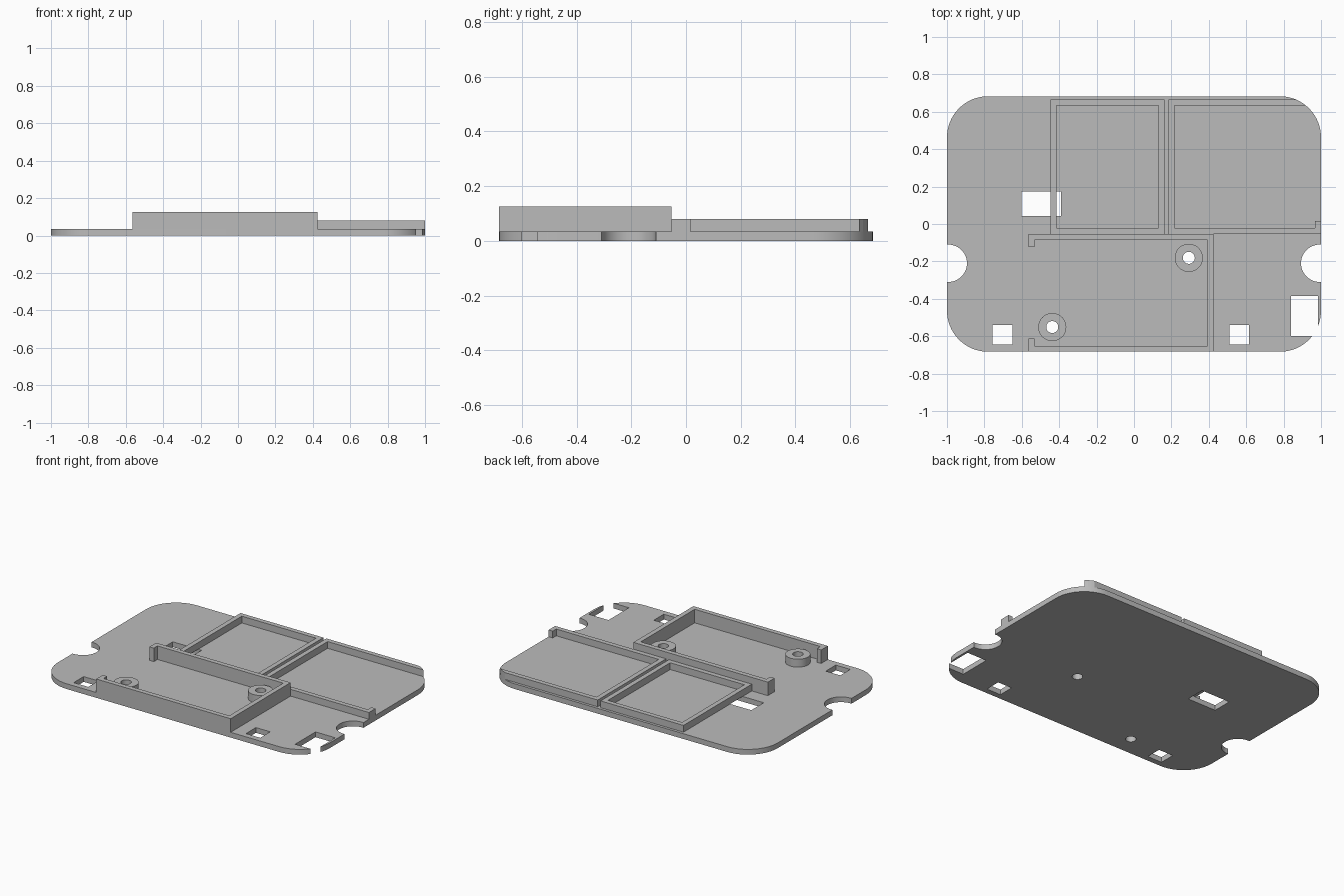
import bpy
import bmesh
from math import cos, sin, pi

if "Cube" in bpy.data.objects:
    bpy.data.objects.remove(bpy.data.objects["Cube"], do_unlink=True)

HALF_Y, BASE, LOW, HIGH = 0.683, 0.035, 0.08, 0.125
WALL = 0.032
RADIUS = 0.22

grey = bpy.data.materials.new("Plain grey")
grey.use_nodes = True
grey.diffuse_color = (0.5, 0.5, 0.5, 1)
grey.node_tree.nodes["Principled BSDF"].inputs["Base Color"].default_value = (0.5, 0.5, 0.5, 1)


def prism(name, outline, z0, z1):
    """Extrude a flat outline from z0 to z1."""
    bm = bmesh.new()
    face = bm.faces.new([bm.verts.new((x, y, z0)) for x, y in outline])
    top = bmesh.ops.extrude_face_region(bm, geom=[face])["geom"]
    verts = [v for v in top if isinstance(v, bmesh.types.BMVert)]
    bmesh.ops.translate(bm, verts=verts, vec=(0, 0, z1 - z0))
    bmesh.ops.recalc_face_normals(bm, faces=bm.faces)
    mesh = bpy.data.meshes.new(name)
    bm.to_mesh(mesh)
    bm.free()
    mesh.materials.append(grey)
    obj = bpy.data.objects.new(name, mesh)
    bpy.context.collection.objects.link(obj)
    return obj


def rect(x0, x1, y0, y1):
    return [(x0, y0), (x1, y0), (x1, y1), (x0, y1)]


def circle(cx, cy, r, n=48):
    return [(cx + r * cos(2 * pi * i / n), cy + r * sin(2 * pi * i / n)) for i in range(n)]


def rounded_outline(steps=16):
    points = []
    for corner, (sx, sy) in enumerate([(1, 1), (-1, 1), (-1, -1), (1, -1)]):
        for i in range(steps + 1):
            a = (corner + i / steps) * pi / 2
            points.append((sx * (1 - RADIUS) + RADIUS * cos(a),
                           sy * (HALF_Y - RADIUS) + RADIUS * sin(a)))
    return points


def bracket(closed, opened, y0, y1, lip):
    """C-shaped wall outline with short lips at its open end."""
    s = 1 if opened > closed else -1
    inner, tip = closed + s * WALL, opened - s * WALL
    low, high = y0 + WALL, y1 - WALL
    return [(closed, y0), (opened, y0), (opened, low + lip), (tip, low + lip),
            (tip, low), (inner, low), (inner, high), (tip, high),
            (tip, high - lip), (opened, high - lip), (opened, y1), (closed, y1)]


def combine(obj, outline, operation="DIFFERENCE"):
    """Cut or clip a part with a tall prism."""
    cutter = prism("cutter", outline, -0.1, 0.3)
    cutter.hide_render = True
    mod = obj.modifiers.new("cut", "BOOLEAN")
    mod.operation, mod.solver, mod.object = operation, "EXACT", cutter
    bpy.context.view_layer.objects.active = obj
    bpy.ops.object.modifier_apply(modifier=mod.name)
    bpy.data.objects.remove(cutter, do_unlink=True)


def smooth(obj):
    bpy.ops.object.select_all(action="DESELECT")
    obj.select_set(True)
    bpy.context.view_layer.objects.active = obj
    bpy.ops.object.shade_smooth_by_angle()


# Base plate with side notches, square windows and screw holes
plate = prism("base_plate", rounded_outline(), 0, BASE)
bosses = {"right_boss": (-0.437, -0.551), "left_boss": (0.293, -0.181)}
for x in (-0.993, 0.993):
    combine(plate, circle(x, -0.21, 0.1))
for window in [(-0.602, -0.39, 0.043, 0.174), (-0.757, -0.65, -0.645, -0.54),
               (0.51, 0.615, -0.645, -0.54), (0.84, 0.985, -0.6, -0.385)]:
    combine(plate, rect(*window))
for x, y in bosses.values():
    combine(plate, circle(x, y, 0.032))
smooth(plate)

# Hollow screw bosses
for name, (x, y) in bosses.items():
    boss = prism(name, circle(x, y, 0.075), BASE, 0.088)
    combine(boss, circle(x, y, 0.032))
    smooth(boss)

# Closed low frame at the back
frame = prism("back_frame", rect(-0.447, 0.163, -0.053, 0.665), BASE, LOW)
combine(frame, rect(-0.447 + WALL, 0.163 - WALL, -0.053 + WALL, 0.665 - WALL))

# Low wall open to the left, clipped to the plate's rounded corner
side_wall = prism("left_bay_wall", bracket(0.184, 1.001, -0.053, 0.665, 0.037), BASE, LOW)
combine(side_wall, rounded_outline(), "INTERSECT")

# Tall front wall open to the right
prism("front_bay_wall", bracket(0.424, -0.565, -HALF_Y, -0.053, 0.038), BASE, HIGH)
